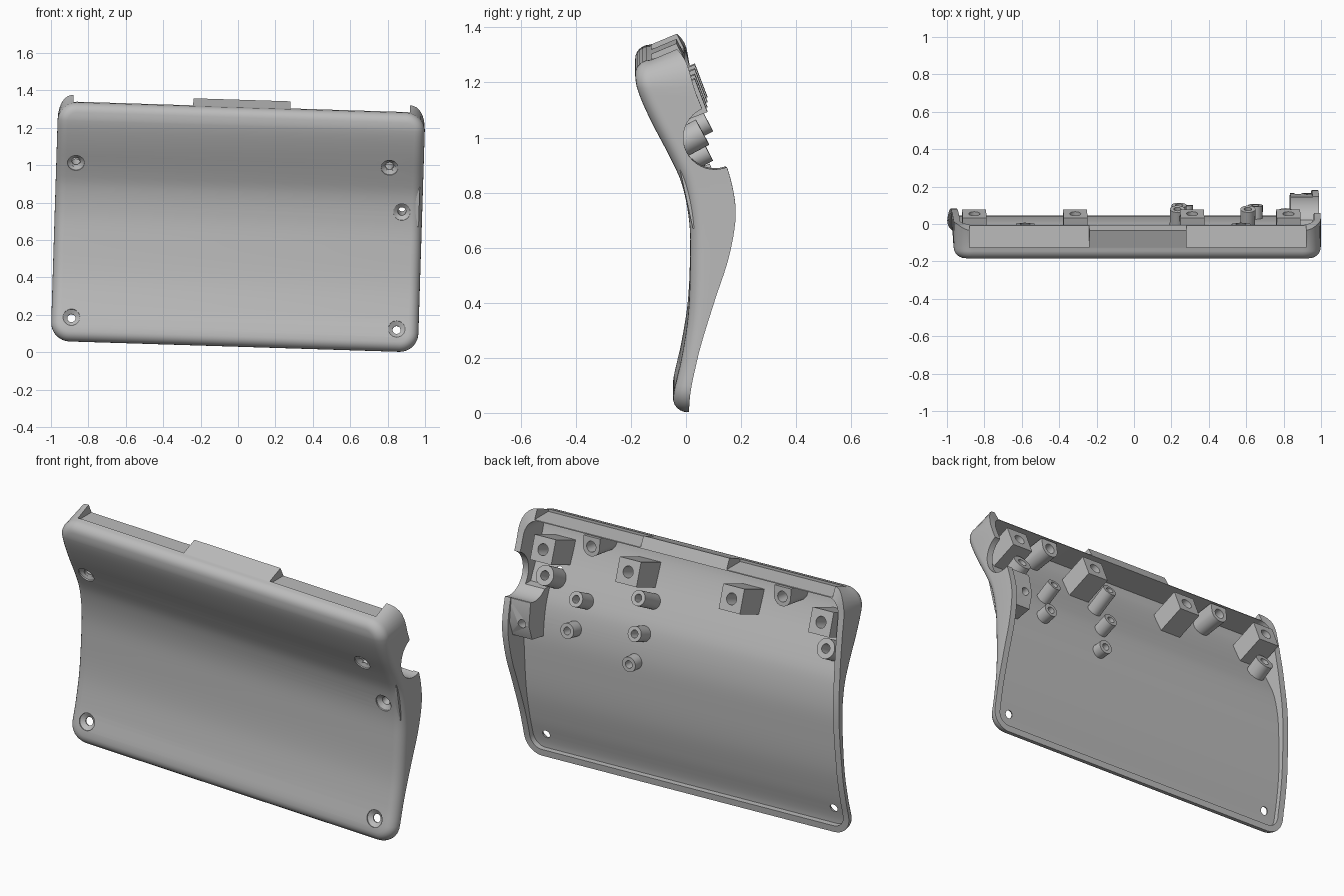
import bpy, bmesh, math
from mathutils import Matrix, Vector

if "Cube" in bpy.data.objects:
    bpy.data.objects.remove(bpy.data.objects["Cube"])

grey = bpy.data.materials.new("mid grey")
grey.use_nodes = True
grey.diffuse_color = (0.5, 0.5, 0.5, 1)
grey.node_tree.nodes["Principled BSDF"].inputs["Base Color"].default_value = (0.5, 0.5, 0.5, 1)

# The whole part leans slightly sideways
LEAN = (Matrix.Translation((0, 0, 0.67)) @ Matrix.Rotation(0.0314, 4, 'Y')
        @ Matrix.Translation((0, 0, -0.67)))
HALF, BOTTOM, TOP, CORNER = 0.982, 0.03, 1.31, 0.1
ROUND, WALL, FLOOR = 0.055, 0.035, 0.03


def curve(points):
    """Smooth height-to-depth function through a few points."""
    def slope(i):
        a, b = points[max(i - 1, 0)], points[min(i + 1, len(points) - 1)]
        return (b[1] - a[1]) / (b[0] - a[0])

    def f(v):
        v = min(max(v, points[0][0]), points[-1][0])
        i = max(k for k in range(len(points) - 1) if points[k][0] <= v)
        (a, p), (b, q) = points[i], points[i + 1]
        s, h = (v - a) / (b - a), b - a
        return (p * (1 + 2 * s) * (1 - s) ** 2 + h * slope(i) * s * (1 - s) ** 2
                + q * s * s * (3 - 2 * s) + h * slope(i + 1) * s * s * (s - 1))
    return f


front = curve([(.03, -.05), (.1, -.045), (.22, -.018), (.38, .007), (.57, .015), (.72, .012),
               (.86, -.015), (.957, -.058), (1.095, -.13), (1.2, -.175), (1.26, -.185), (1.36, -.185)])
deep = curve([(.03, .01), (.115, .018), (.26, .05), (.44, .105), (.586, .153), (.714, .178),
              (.8, .178), (.92, .15), (1.02, .105), (1.26, .005), (1.31, -.035)])
shallow = curve([(.03, .01), (.12, .02), (.3, .05), (.45, .07), (.6, .08), (.75, .08),
                 (.9, .065), (1.05, .045), (1.26, .002), (1.31, -.035)])


def finish(name, bm):
    bmesh.ops.recalc_face_normals(bm, faces=bm.faces)
    bm.transform(LEAN)
    mesh = bpy.data.meshes.new(name)
    bm.to_mesh(mesh)
    bm.free()
    mesh.materials.append(grey)
    ob = bpy.data.objects.new(name, mesh)
    bpy.context.collection.objects.link(ob)
    return ob


def activate(ob):
    bpy.ops.object.select_all(action='DESELECT')
    ob.select_set(True)
    bpy.context.view_layer.objects.active = ob


def smooth(ob):
    activate(ob)
    bpy.ops.object.shade_smooth_by_angle(angle=math.radians(35))


def cut(ob, cutters):
    for c in cutters:
        mod = ob.modifiers.new("cut", 'BOOLEAN')
        mod.operation, mod.solver, mod.object = 'DIFFERENCE', 'EXACT', c
    activate(ob)
    bpy.ops.object.convert(target='MESH')


def outline(inset):
    """Half width and height of each row of the rounded outline."""
    rows, r = [], CORNER - inset
    arc = [math.radians(a) for a in range(0, 91, 10)]
    for a in arc:
        rows.append((HALF - CORNER + r * math.sin(a), BOTTOM + CORNER - r * math.cos(a)))
    for i in range(1, 40):
        rows.append((HALF - inset, BOTTOM + CORNER + (TOP - BOTTOM - 2 * CORNER) * i / 40))
    for a in arc:
        rows.append((HALF - CORNER + r * math.cos(a), TOP - CORNER + r * math.sin(a)))
    return rows


# Curved shell: floor panel with rounded front edge and a raised rim
bm = bmesh.new()


def ring(inset, depth, slant=0):
    rows = outline(inset)
    pts = [(w, v) for w, v in rows] + [(-w, v) for w, v in reversed(rows)]
    out = []
    for u, v in pts:
        y = depth(u, v)
        lift = slant * max(0, y - front(v) - ROUND) * min(max((v - 1.2) / .1, 0), 1)
        out.append(bm.verts.new((u, y, v + lift)))
    return out


def rim(u, v):
    return max((deep if u > 0 else shallow)(v), front(v) + ROUND + .003)


rings = [ring(WALL, lambda u, v: front(v) + FLOOR), ring(WALL, rim, .2), ring(0, rim, .42)]
for k in range(7):
    a = math.radians(15 * k)
    rings.append(ring(ROUND * (1 - math.cos(a)),
                      lambda u, v, a=a: front(v) + ROUND * (1 - math.sin(a))))
n = len(rings[0])
for a, b in zip(rings, rings[1:]):
    for i in range(n):
        bm.faces.new((a[i], a[(i + 1) % n], b[(i + 1) % n], b[i]))
for r in (rings[0], rings[-1]):
    for i in range(n // 2 - 1):
        bm.faces.new((r[i], r[i + 1], r[n - 2 - i], r[n - 1 - i]))
shell = finish("shell", bm)


def frame(u, v, y):
    """Axes square to the panel at a point, with local z pointing to the back."""
    t = Vector((0, (front(v + .02) - front(v - .02)) / .04, 1)).normalized()
    x = Vector((-1, 0, 0))
    m = Matrix((x, t, x.cross(t))).transposed().to_4x4()
    return Matrix.Translation((u, y, v)) @ m


def turned(name, place, steps, shape="round", caps=False):
    """Rings of (radius, depth, is_outer) joined along the local z axis."""
    bm = bmesh.new()
    loops = []
    for radius, z, outer in steps:
        loop = []
        for i in range(32):
            a = math.tau * i / 32
            c, s = math.cos(a), math.sin(a)
            square = outer and (shape == "square" or (shape == "arch" and s > 0))
            k = radius / max(abs(c), abs(s)) if square else radius
            loop.append(bm.verts.new((c * k, s * k, z)))
        loops.append(loop)
    for a, b in zip(loops, loops[1:]):
        for i in range(32):
            bm.faces.new((a[i], a[i - 1], b[i - 1], b[i]))
    if caps:
        bm.faces.new(loops[0])
        bm.faces.new(loops[-1])
    bm.transform(place)
    return finish(name, bm)


def box(name, u0, u1, profile):
    """Side profile of (depth, height) points extruded across."""
    bm = bmesh.new()
    face = bm.faces.new([bm.verts.new((u0, y, v)) for y, v in profile])
    new = bmesh.ops.extrude_face_region(bm, geom=[face])["geom"]
    bmesh.ops.translate(bm, vec=(u1 - u0, 0, 0), verts=[g for g in new if isinstance(g, bmesh.types.BMVert)])
    return finish(name, bm)


# Cutters: screw holes, top edge recesses and round side opening
holes = []
for u, v in [(-.875, .16), (.865, .152), (-.877, .985), (.8, 1.012), (.873, .777)]:
    holes.append(turned("screw_cutter", frame(u, v, front(v)),
                        [(.045, -.05, 0), (.045, .006, 0), (.022, .022, 0), (.022, .3, 0)], caps=True))
recesses = [box("recess_cutter", s * .26, s * .9, [(-.125, 1.298), (.1, 1.298), (.1, 1.5), (-.125, 1.5)])
            for s in (-1, 1)]
arc = [math.tau * i / 40 for i in range(40)]
opening = box("opening_cutter", .78, 1.1,
              [(.105 + .115 * math.cos(a), 1.03 + .115 * math.sin(a)) for a in arc])

# Solid block below the side opening
block = box("opening_block", .83, .965,
            [(.025, .7), (.14, .72), (.165, .8), (.145, .92), (.09, .95), (-.03, .95)])
cut(block, [opening, holes[-1]])
cut(shell, holes + recesses + [opening])
smooth(shell)
smooth(block)
for c in holes + recesses + [opening]:
    bpy.data.objects.remove(c)


def boss(name, u, v, y, radius, hole, shape="round"):
    base = -(y - front(v) - FLOOR) * math.cos(math.atan((front(v + .02) - front(v - .02)) / .04)) - .012
    smooth(turned(name, frame(u, v, y),
                  [(radius, base, 1), (radius, 0, 1), (hole, 0, 0), (hole, base, 0)], shape))


# Square posts and arched posts along the top
for u in (-.87, -.33, .295, .81):
    boss("square_post", u, 1.18, .055, .064, .03, "square")
for u in (-.6, .555):
    boss("arched_post", u, 1.235, 0, .05, .028, "arch")
# Round standoffs
for u, v, y in [(.6, .97, .08), (.22, 1.065, .08), (.235, .875, .1), (.645, .795, .1), (.275, .7, .1)]:
    boss("standoff", u, v, y, .04, .02)
# Screw posts behind the upper screw holes
boss("screw_post", -.877, 1.03, .03, .052, .024)
boss("screw_post", .8, 1.045, .06, .052, .024)
